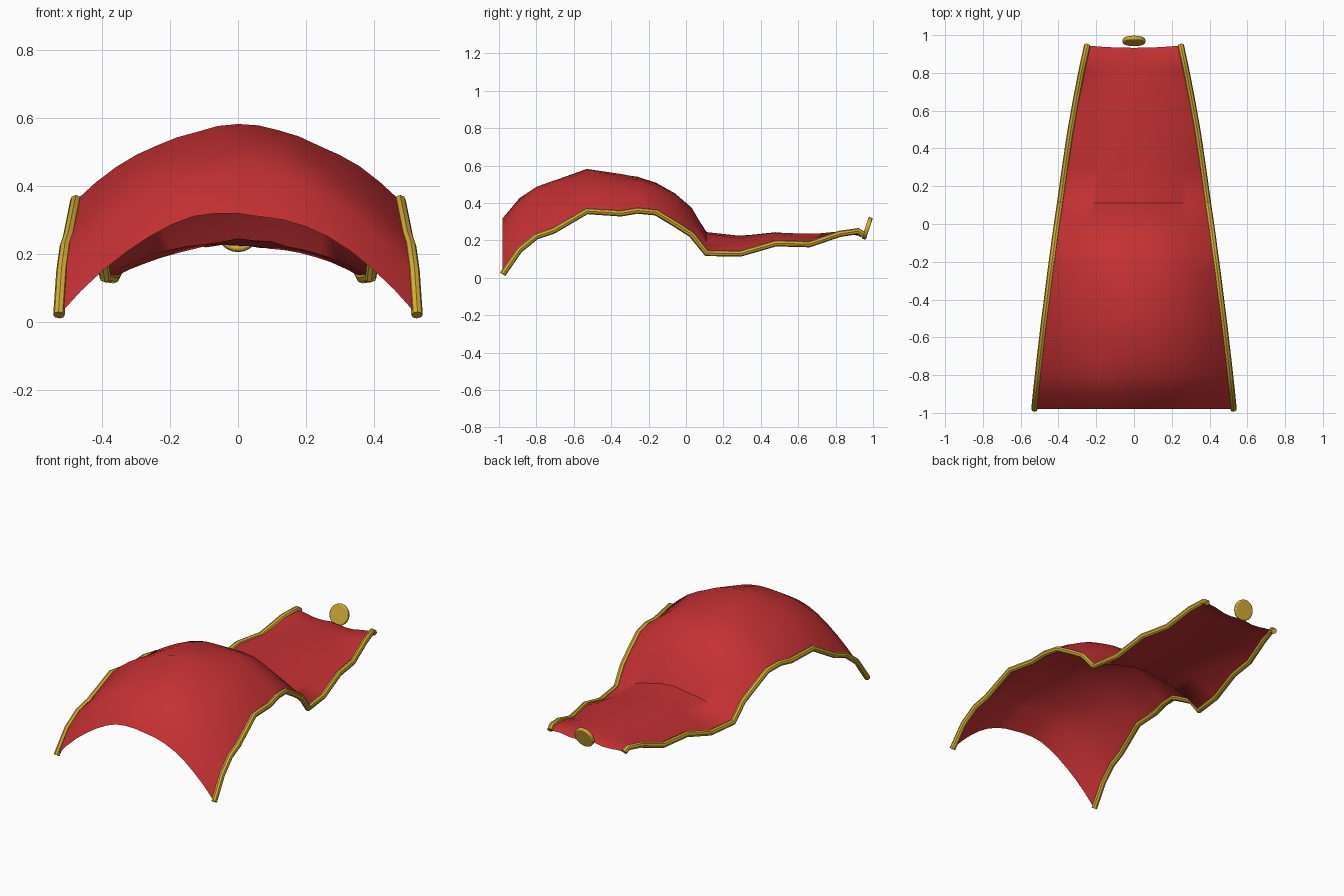
import bpy, math, random
from mathutils import Vector

if "Cube" in bpy.data.objects:
    bpy.data.objects.remove(bpy.data.objects["Cube"])

random.seed(4)


def material(name, rgb):
    m = bpy.data.materials.new(name)
    m.diffuse_color = (*rgb, 1)
    m.use_nodes = True
    m.node_tree.nodes["Principled BSDF"].inputs["Base Color"].default_value = m.diffuse_color
    return m


RED = material("red cloth", (0.55, 0.03, 0.033))
GOLD = material("gold trim", (0.66, 0.42, 0.036))

# Stations along the cape: y, half width, edge height, crest height
STATIONS = [
    (-0.98, 0.527, 0.020, 0.320), (-0.89, 0.518, 0.150, 0.430),
    (-0.80, 0.508, 0.222, 0.490), (-0.71, 0.498, 0.252, 0.520),
    (-0.53, 0.477, 0.357, 0.575), (-0.35, 0.454, 0.345, 0.553),
    (-0.26, 0.443, 0.360, 0.545), (-0.16, 0.429, 0.350, 0.512),
    (-0.06, 0.416, 0.290, 0.455), (0.03, 0.403, 0.232, 0.370),
    (0.11, 0.391, 0.132, 0.238), (0.29, 0.366, 0.130, 0.225),
    (0.48, 0.338, 0.185, 0.243), (0.66, 0.306, 0.180, 0.232),
    (0.82, 0.275, 0.235, 0.242), (0.92, 0.253, 0.250, 0.228),
    (0.945, 0.248, 0.232, 0.222),
]
COLS = 16


def smooth(obj, angle):
    bpy.ops.object.select_all(action='DESELECT')
    bpy.context.view_layer.objects.active = obj
    obj.select_set(True)
    bpy.ops.object.shade_smooth_by_angle(angle=math.radians(angle))


# Billowing cloth sheet: arched cross-sections with soft folds
verts, faces = [], []
for y, half, edge, crest in STATIONS:
    for i in range(COLS + 1):
        t = 2 * i / COLS - 1
        arch = 1 - abs(t) ** 2.1
        fold = arch * (0.005 * math.sin(7 * t + 9 * y) + random.uniform(-0.003, 0.003))
        pull = -0.012 * arch if y > 0.93 else 0
        verts.append((half * t, y + pull, edge + (crest - edge) * arch + fold))
W = COLS + 1
for r in range(len(STATIONS) - 1):
    for c in range(COLS):
        a = r * W + c
        faces.append((a, a + 1, a + W + 1, a + W))
mesh = bpy.data.meshes.new("cape_cloth")
mesh.from_pydata(verts, [], faces)
cloth = bpy.data.objects.new("cape_cloth", mesh)
bpy.context.collection.objects.link(cloth)
mesh.materials.append(RED)
smooth(cloth, 50)

# Gold piping along both side edges
for side, label in ((-1, "left"), (1, "right")):
    curve = bpy.data.curves.new(label + "_trim", 'CURVE')
    curve.dimensions = '3D'
    curve.bevel_depth = 0.017
    curve.bevel_resolution = 2
    curve.use_fill_caps = True
    spline = curve.splines.new('POLY')
    spline.points.add(len(STATIONS) - 1)
    for p, (y, half, edge, _) in zip(spline.points, STATIONS):
        p.co = (side * half, y, edge, 1)
    curve.materials.append(GOLD)
    trim = bpy.data.objects.new(label + "_trim", curve)
    bpy.context.collection.objects.link(trim)
    bpy.ops.object.select_all(action='DESELECT')
    bpy.context.view_layer.objects.active = trim
    trim.select_set(True)
    bpy.ops.object.convert(target='MESH')
    smooth(bpy.context.object, 40)

# Tilted round clasp behind the collar
bpy.ops.mesh.primitive_cylinder_add(
    vertices=24, radius=0.061, depth=0.023, location=(0, 0.969, 0.265),
    rotation=(math.radians(72), 0, 0))
clasp = bpy.context.object
clasp.name = "clasp"
# lean the top of the disc backwards
clasp.rotation_euler = Vector((0, -math.cos(math.radians(18)), math.sin(math.radians(18)))).to_track_quat('Z', 'Y').to_euler()
clasp.data.materials.append(GOLD)
bevel = clasp.modifiers.new("rounded rim", 'BEVEL')
bevel.width = 0.006
bevel.segments = 2
smooth(clasp, 40)
